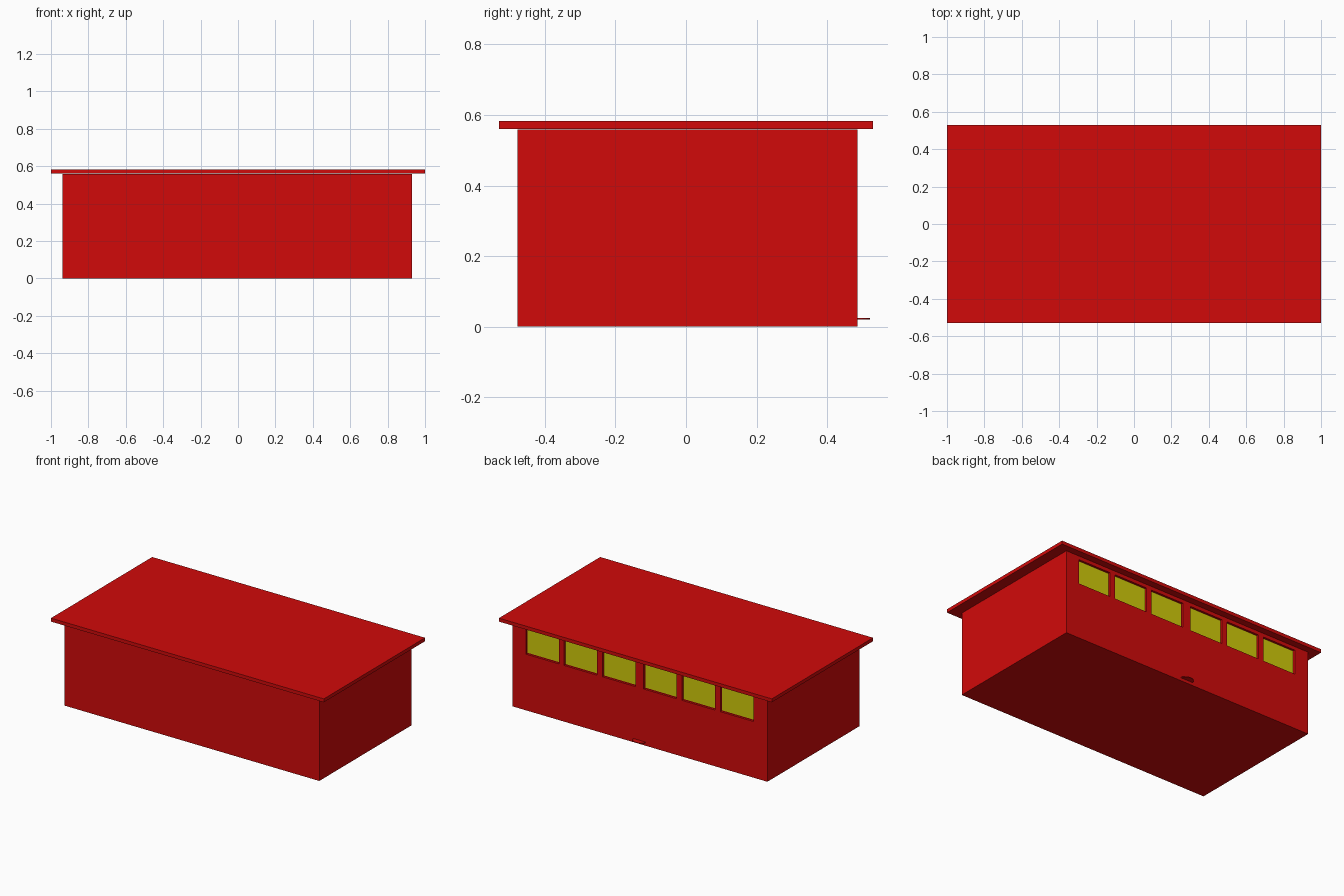
import bpy
import bmesh

cube = bpy.data.objects.get("Cube")
if cube:
    bpy.data.objects.remove(cube, do_unlink=True)


def material(name, colour):
    mat = bpy.data.materials.new(name)
    mat.use_nodes = True
    mat.diffuse_color = colour
    mat.node_tree.nodes["Principled BSDF"].inputs["Base Color"].default_value = colour
    return mat


RED = material("red", (0.64, 0.003, 0.003, 1))
YELLOW = material("yellow", (0.64, 0.6, 0.003, 1))


def add_object(name, bm, mat):
    mesh = bpy.data.meshes.new(name)
    bm.to_mesh(mesh)
    bm.free()
    mesh.materials.append(mat)
    obj = bpy.data.objects.new(name, mesh)
    bpy.context.collection.objects.link(obj)
    return obj


def box(name, low, high, mat):
    bm = bmesh.new()
    bmesh.ops.create_cube(bm, size=1)
    for v in bm.verts:
        v.co = [high[i] if v.co[i] > 0 else low[i] for i in range(3)]
    return add_object(name, bm, mat)


BACK = 0.486
RECESS = 0.014

# Building shell and overhanging flat roof
body = box("body", (-0.937, -0.477, 0), (0.93, BACK, 0.559), RED)
box("roof", (-1, -0.53, 0.56), (1, 0.53, 0.583), RED)

# Row of recessed windows along the back wall, mirrored about the middle
for side, sign in (("left", 1), ("right", -1)):
    for i, centre in enumerate((0.151, 0.432, 0.713), 1):
        x = sign * centre
        cutter = box(f"{side}_window_cutter_{i}", (x - 0.121, BACK - RECESS, 0.372),
                     (x + 0.121, BACK + 0.1, 0.535), RED)
        cutter.hide_render = True
        cutter.hide_set(True)
        cut = body.modifiers.new("window_opening", "BOOLEAN")
        cut.operation = "DIFFERENCE"
        cut.solver = "EXACT"
        cut.object = cutter
        box(f"{side}_window_{i}", (x - 0.117, BACK - RECESS - 0.002, 0.378),
            (x + 0.117, BACK - RECESS + 0.003, 0.532), YELLOW)

# Thin rounded pull at the foot of the back wall
bm = bmesh.new()
bmesh.ops.create_cone(bm, cap_ends=True, segments=16, radius1=0.045, radius2=0.045, depth=0.004)
for v in bm.verts:
    v.co.y *= 0.8
handle = add_object("handle", bm, RED)
handle.location = (0, BACK, 0.022)
